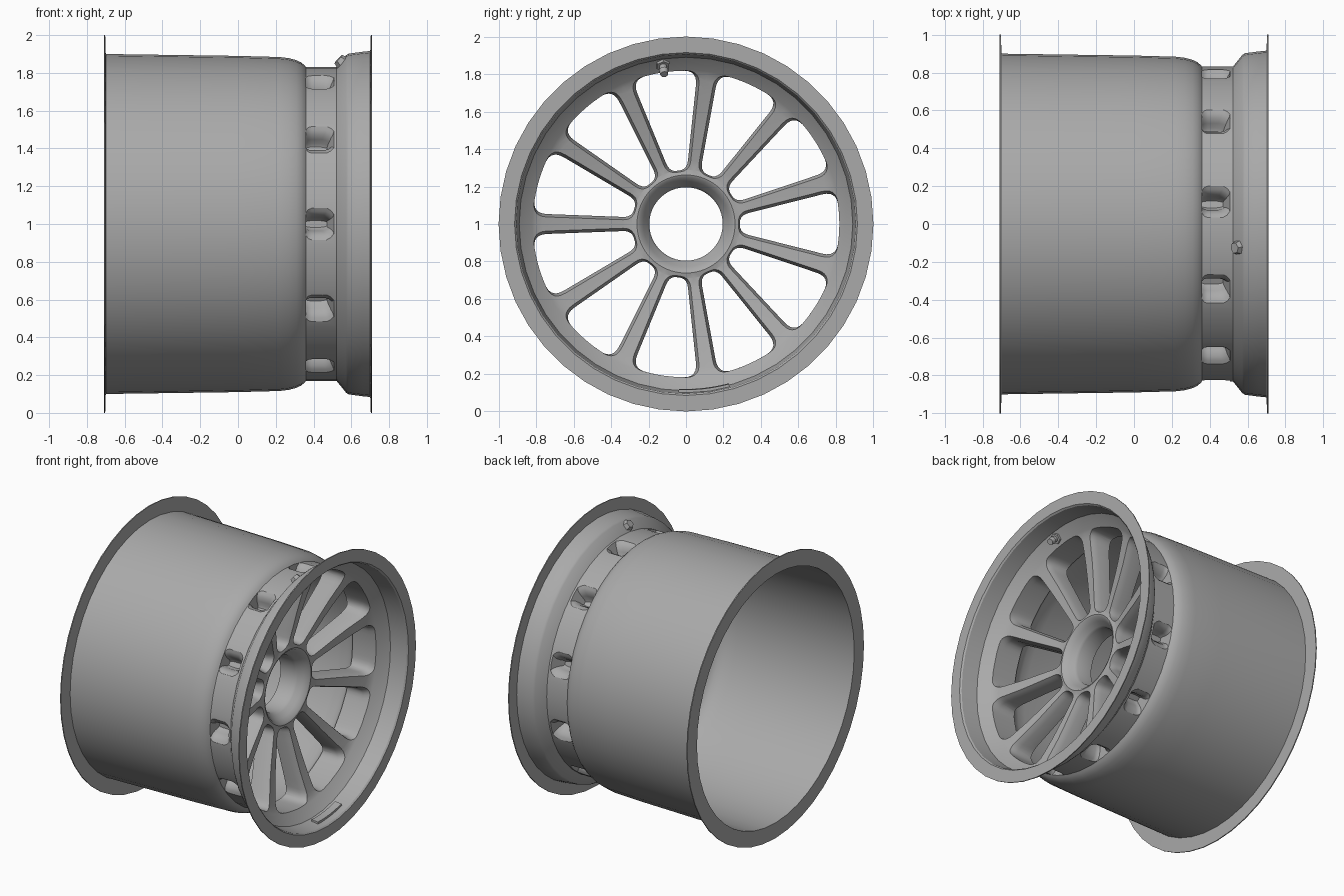
import bpy, bmesh, math
from mathutils import Vector, Matrix

if "Cube" in bpy.data.objects:
    bpy.data.objects.remove(bpy.data.objects["Cube"])

N = 11                       # spokes
HALF = math.pi / N           # half the pitch angle
SEG = 44
# concave front surface of the spokes: (x, r) from hub to rim
FRONT = [(.395, .262), (.388, .29), (.395, .34), (.412, .42), (.432, .52), (.455, .62),
         (.48, .71), (.497, .77), (.508, .80), (.522, .823)]


def make_obj(name, bm):
    bmesh.ops.recalc_face_normals(bm, faces=bm.faces)
    me = bpy.data.meshes.new(name)
    bm.to_mesh(me)
    bm.free()
    ob = bpy.data.objects.new(name, me)
    bpy.context.collection.objects.link(ob)
    return ob


def loft(bm, rings, close=False):
    """Skin rings of points; cap the ends, or join last ring to first."""
    vs = [[bm.verts.new(p) for p in ring] for ring in rings]
    n = len(vs[0])
    for k in range(len(vs) if close else len(vs) - 1):
        a, b = vs[k], vs[(k + 1) % len(vs)]
        for i in range(n):
            j = (i + 1) % n
            bm.faces.new((a[i], a[j], b[j], b[i]))
    if not close:
        bm.faces.new(vs[0])
        bm.faces.new(vs[-1])


def polar(x, r, a):
    return Vector((x, r * math.cos(a), 1 + r * math.sin(a)))


def place(x, u, v, a):
    """Point with radial u and sideways v, turned to angle a."""
    return Vector((x, u * math.cos(a) - v * math.sin(a),
                   1 + u * math.sin(a) + v * math.cos(a)))


def front_x(r):
    if r <= FRONT[0][1]:
        return FRONT[0][0]
    for (x0, r0), (x1, r1) in zip(FRONT, FRONT[1:]):
        if r <= r1:
            return x0 + (x1 - x0) * (r - r0) / (r1 - r0)
    return FRONT[-1][0]


def bezier(a, b, c, n):
    return [a * (1 - t) ** 2 + b * 2 * t * (1 - t) + c * t * t
            for t in (i / n for i in range(n + 1))]


def window(d):
    """Rounded window outline as (u, v); d widens it into the spokes."""
    def side(r, w):
        return Vector((r * math.cos(HALF) + w * math.sin(HALF),
                       r * math.sin(HALF) - w * math.cos(HALF)))
    ro, ui = .818, .288 - d * .5
    c1, c2 = side(.29, .036 - d), side(ro, .056 - d)
    c1 += (c2 - c1) * ((ui - c1.x) / (c2.x - c1.x))
    c2 *= ro / c2.length
    run = (c2 - c1).normalized()
    end = math.atan2(c2.y, c2.x) - .085
    arc = Vector((ro * math.cos(end), ro * math.sin(end)))
    p1, p2 = c1 + run * .05, c2 - run * .075
    half = bezier(Vector((ui, c1.y * .2)), c1, p1, 5)
    half += [p1.lerp(p2, i / 8) for i in range(1, 8)]
    half += bezier(p2, c2, arc, 6)
    half += [Vector((ro * math.cos(end * k / 4), ro * math.sin(end * k / 4))) for k in (3, 2, 1)]
    other = [Vector((p.x, -p.y)) for p in reversed(half)]
    return half + [Vector((ro, 0))] + other


# barrel, lips, hub and spoke disc as one closed turned profile (x, r)
profile = FRONT + [
    (.585, .89), (.70, .906), (.71, .915), (.71, 1), (.703, 1),
    (.70, .916), (.66, .912), (.585, .902), (.572, .893), (.522, .831), (.36, .831),
    (.35, .842), (.335, .855), (.31, .867), (.27, .878), (.22, .884), (0, .89),
    (-.70, .90), (-.703, 1), (-.71, 1), (-.71, .89),
    (0, .877), (.2, .87), (.26, .863), (.30, .85), (.33, .828), (.345, .80), (.34, .72),
    (.30, .50), (.265, .33), (.24, .27), (.20, .255), (.20, .196), (.315, .196),
    (.33, .205), (.36, .228), (.39, .25)]
bm = bmesh.new()
loft(bm, [[polar(x, r, 2 * math.pi * i / SEG) for x, r in profile] for i in range(SEG)], True)
wheel = make_obj("wheel_rim", bm)

# window cutters with a chamfer that follows the spoke face
bm = bmesh.new()
plain, wide = window(0), window(.017)
for k in range(N):
    a = math.pi + HALF * (2 * k + 1)
    loft(bm, [[place(-.1, p.x, p.y, a) for p in plain],
              [place(front_x(p.length) - .048, p.x, p.y, a) for p in plain],
              [place(front_x(p.length) - .018, *(p.lerp(q, .5)), a) for p, q in zip(plain, wide)],
              [place(front_x(p.length) + .004, q.x, q.y, a) for p, q in zip(plain, wide)],
              [place(.68, q.x, q.y, a) for q in wide]])
windows = make_obj("window_cutter", bm)

# grooves between the window walls, seen from outside the wheel
bm = bmesh.new()
half = [(.725, .018), (.74, .03), (.77, .036), (.80, .05), (.815, .066), (.83, .092), (.845, .12)]
shape = half + [(u, -v) for u, v in reversed(half)]
for k in range(N):
    a = math.pi + 2 * HALF * k
    rings = [[place(x, u, v * s, a) for u, v in shape]
             for x, s in ((.36, .7), (.372, .92), (.39, 1))]
    rings += [[place(front_x(u) - dx, u, v * s, a) for u, v in shape]
              for dx, s in ((.05, 1), (.03, .85), (.014, .6))]
    loft(bm, rings)
grooves = make_obj("groove_cutter", bm)

# cut, bake and remove the cutters
for cutter in (windows, grooves):
    mod = wheel.modifiers.new("cut", 'BOOLEAN')
    mod.operation = 'DIFFERENCE'
    mod.solver = 'EXACT'
    mod.object = cutter
    cutter.hide_render = True
dg = bpy.context.evaluated_depsgraph_get()
baked = bpy.data.meshes.new_from_object(wheel.evaluated_get(dg))
wheel.modifiers.clear()
wheel.data = baked
for cutter in (windows, grooves):
    bpy.data.objects.remove(cutter)

# air valve through the front cone: nut outside, nut and stem inside
ang = math.atan2(.86, -.125)
radial = Vector((0, math.cos(ang), math.sin(ang)))
axis = (Vector((.74, 0, 0)) - radial * .67).normalized()
seat = Vector((.553, 0, 1)) + radial * .862
rot = axis.to_track_quat('Z', 'Y').to_matrix().to_4x4()
bm = bmesh.new()
for r1, r2, start, end, sides in ((.03, .04, -.03, -.002, 6), (.04, .036, .0, .02, 6),
                                  (.02, .02, .0, .06, 12), (.026, .02, .05, .082, 12)):
    bmesh.ops.create_cone(bm, cap_ends=True, segments=sides, radius1=r1, radius2=r2,
                          depth=end - start,
                          matrix=Matrix.Translation(seat + axis * (start + end) / 2) @ rot)
valve = make_obj("air_valve", bm)

# balance weight: curved strip on the inside of the front lip
bm = bmesh.new()
loft(bm, [[polar(x, r, math.radians(-92.5 + 17.5 * i / 6))
           for x, r in ((.61, .902), (.66, .905), (.66, .884), (.61, .880))] for i in range(7)])
weight = make_obj("balance_weight", bm)

# dark grey metal, smooth shading with sharp edges kept
metal = bpy.data.materials.new("dark_metal")
metal.diffuse_color = (.4, .4, .4, 1)
metal.use_nodes = True
metal.node_tree.nodes["Principled BSDF"].inputs["Base Color"].default_value = metal.diffuse_color
for ob in (wheel, valve, weight):
    ob.data.materials.clear()
    ob.data.materials.append(metal)
    bpy.ops.object.select_all(action='DESELECT')
    ob.select_set(True)
    bpy.context.view_layer.objects.active = ob
    bpy.ops.object.shade_smooth_by_angle(angle=math.radians(32))
